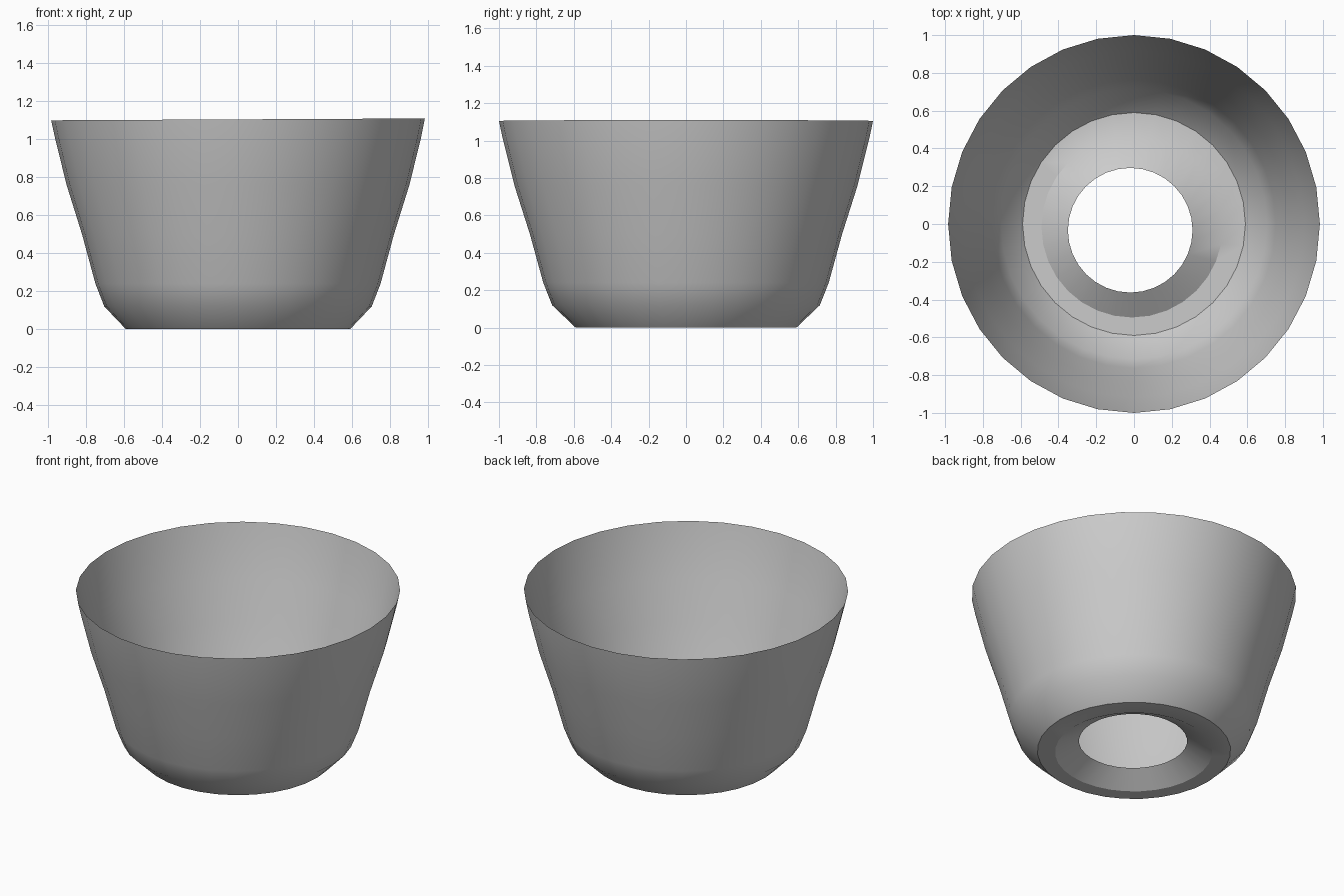
import bpy, bmesh
from math import sin, cos, tau, radians

if "Cube" in bpy.data.objects:
    bpy.data.objects.remove(bpy.data.objects["Cube"])

N = 32
# Rings of the open shell: radius, height, centre x, centre y
rings = [
    # raised collar around the drain hole, slightly off centre
    (0.33, 0.09, -0.02, -0.033),
    (0.48, 0.0, -0.01, -0.015),
    # flat foot
    (0.59, 0.0, 0, 0),
    # rounded lower wall and flared side
    (0.71, 0.12, 0, 0),
    (0.757, 0.24, 0, 0),
    (0.828, 0.50, 0, 0),
    (0.91, 0.76, 0, 0),
    (0.972, 1.01, 0, 0),
    (0.992, 1.105, 0, 0),
]

bm = bmesh.new()
loops = []
for i, (r, z, cx, cy) in enumerate(rings):
    n = N
    loop = []
    for k in range(n):
        a = tau * k / n
        # wall is a touch longer in y, rim tilts slightly
        sx, sy = (0.992, 1.008) if i > 2 else (1, 1)
        x, y = cx + r * sx * cos(a), cy + r * sy * sin(a)
        tilt = 0.005 * x if i == len(rings) - 1 else 0
        loop.append(bm.verts.new((x, y, z + tilt)))
    loops.append(loop)

for a, b in zip(loops, loops[1:]):
    for k in range(N):
        j = (k + 1) % N
        bm.faces.new((a[k], b[k], b[j], a[j]))
bmesh.ops.recalc_face_normals(bm, faces=bm.faces)

mesh = bpy.data.meshes.new("pot_shell")
bm.to_mesh(mesh)
bm.free()
pot = bpy.data.objects.new("pot_shell", mesh)
bpy.context.collection.objects.link(pot)

# Smooth wall, crisp foot edge
bpy.context.view_layer.objects.active = pot
pot.select_set(True)
bpy.ops.object.shade_smooth_by_angle(angle=radians(30))
